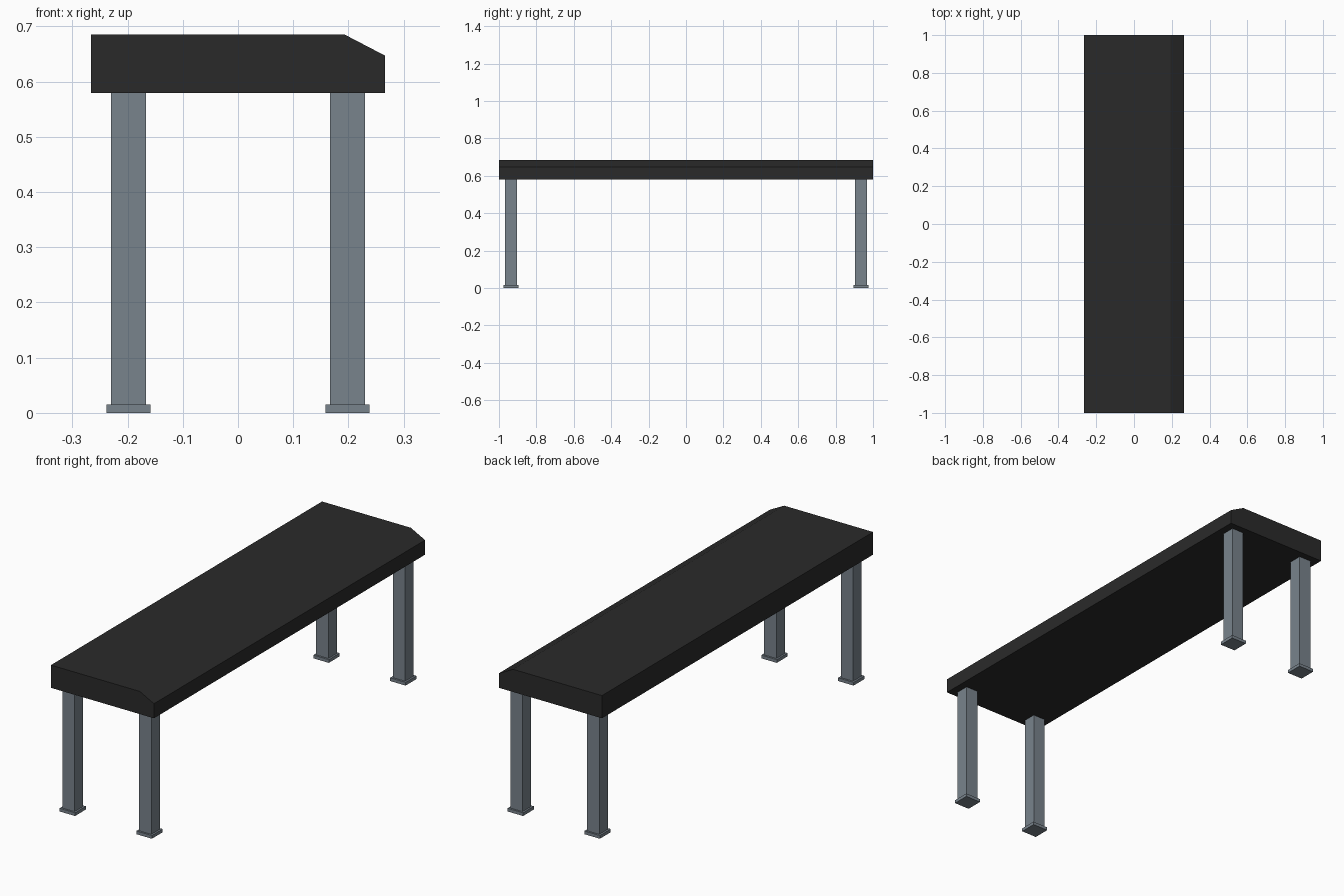
import bpy, bmesh
from mathutils import Matrix

if "Cube" in bpy.data.objects:
    bpy.data.objects.remove(bpy.data.objects["Cube"])


def material(name, rgb):
    m = bpy.data.materials.new(name)
    m.diffuse_color = (*[(c / 255) ** 2.2 for c in rgb], 1)
    m.use_nodes = True
    m.node_tree.nodes["Principled BSDF"].inputs["Base Color"].default_value = m.diffuse_color
    return m


dark = material("charcoal", (46, 46, 46))
steel = material("steel grey", (120, 130, 139))


def add_object(name, bm, mat):
    bmesh.ops.recalc_face_normals(bm, faces=bm.faces)
    me = bpy.data.meshes.new(name)
    bm.to_mesh(me)
    bm.free()
    me.materials.append(mat)
    ob = bpy.data.objects.new(name, me)
    bpy.context.collection.objects.link(ob)
    return ob


def box(bm, x, y, z0, z1, width):
    mat = Matrix.Translation((x, y, (z0 + z1) / 2)) @ Matrix.Diagonal((width, width, z1 - z0, 1))
    bmesh.ops.create_cube(bm, size=1, matrix=mat)


# Bench top: profile with one sloped front edge, extruded along y
profile = [(-0.266, 0.579), (0.266, 0.579), (0.266, 0.647), (0.193, 0.685), (-0.266, 0.685)]
bm = bmesh.new()
face = bm.faces.new([bm.verts.new((x, -1, z)) for x, z in profile])
ext = bmesh.ops.extrude_face_region(bm, geom=[face])
bmesh.ops.translate(bm, vec=(0, 2, 0), verts=[v for v in ext["geom"] if isinstance(v, bmesh.types.BMVert)])
add_object("bench_top", bm, dark)

# Four square legs, each on a flat foot plate
for sx, side in ((-1, "left"), (1, "right")):
    for sy, end in ((-1, "front"), (1, "back")):
        x, y = sx * 0.1985, sy * 0.936
        bm = bmesh.new()
        box(bm, x, y, 0.015, 0.579, 0.063)
        add_object(f"{end}_{side}_leg", bm, steel)
        bm = bmesh.new()
        box(bm, x, y, 0, 0.015, 0.08)
        add_object(f"{end}_{side}_foot", bm, steel)
